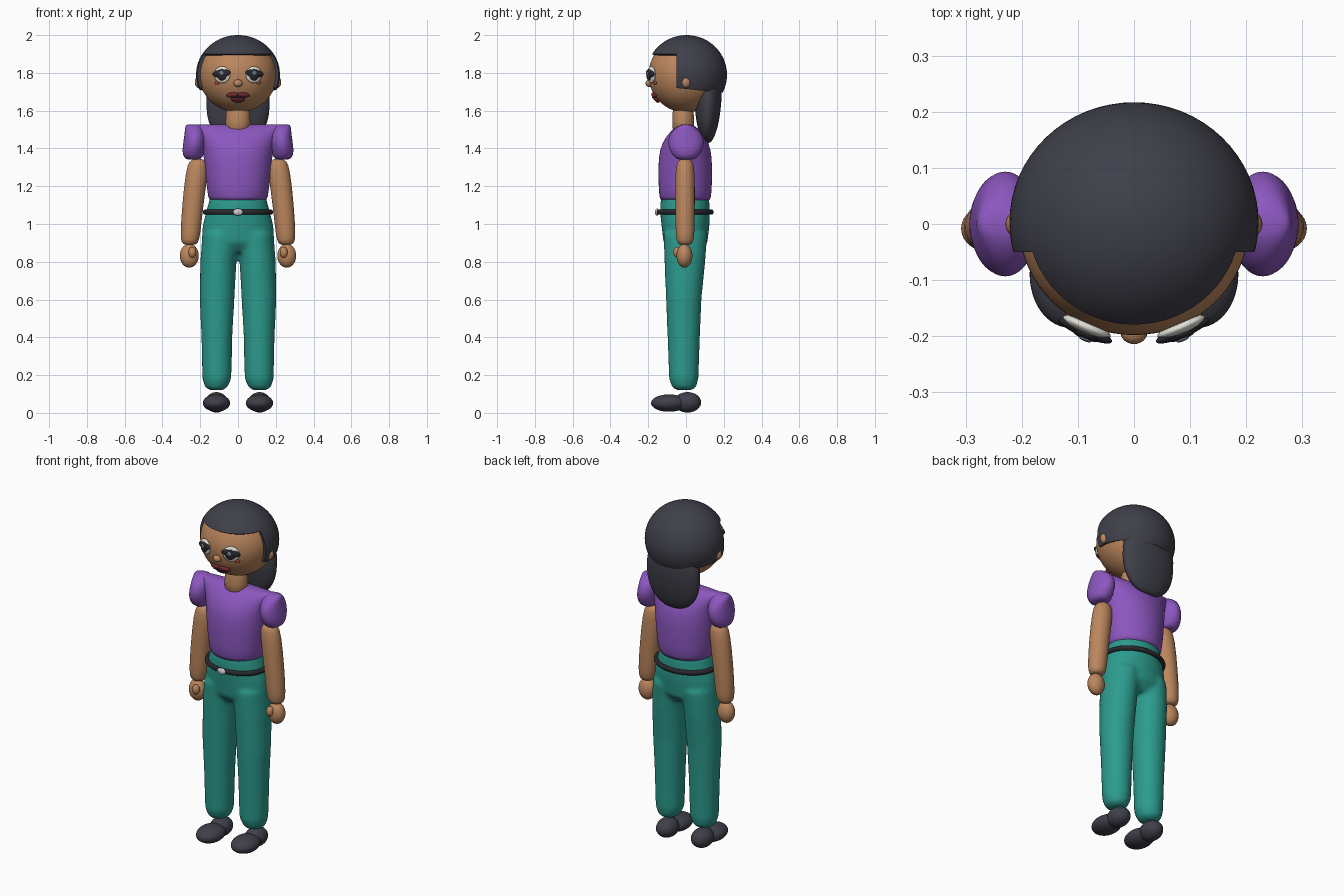
import bpy, bmesh
from math import cos, sin, pi, sqrt, radians
from mathutils import Matrix, Vector

if "Cube" in bpy.data.objects:
    bpy.data.objects.remove(bpy.data.objects["Cube"])


def material(name, *rgb):
    mat = bpy.data.materials.new(name)
    mat.use_nodes = True
    mat.diffuse_color = (*rgb, 1)
    mat.node_tree.nodes["Principled BSDF"].inputs["Base Color"].default_value = (*rgb, 1)
    return mat


skin = material("tan skin", .50, .24, .11)
purple = material("purple cloth", .26, .095, .52)
teal = material("teal cloth", .025, .33, .27)
dark = material("charcoal hair and shoes", .05, .05, .068)
black = material("black belt", .022, .022, .028)
white = material("eye white", .75, .74, .68)
silver = material("silver", .6, .6, .6)
lip = material("dark red lips", .16, .02, .03)
blush = material("cheek red", .38, .07, .05)
grey = material("grey eye shine", .2, .21, .25)


def finish(name, bm, mat, levels=0):
    bmesh.ops.recalc_face_normals(bm, faces=bm.faces)
    mesh = bpy.data.meshes.new(name)
    bm.to_mesh(mesh)
    bm.free()
    mesh.materials.append(mat)
    mesh.shade_smooth()
    obj = bpy.data.objects.new(name, mesh)
    bpy.context.scene.collection.objects.link(obj)
    if levels:
        sub = obj.modifiers.new("smooth surface", "SUBSURF")
        sub.levels = sub.render_levels = levels
    return obj


def ellipsoid(name, mat, loc, size, rot=None, detail=24):
    bm = bmesh.new()
    frame = Matrix.Translation(loc) @ (rot or Matrix()) @ Matrix.Diagonal((*size, 1))
    bmesh.ops.create_uvsphere(bm, u_segments=detail * 2, v_segments=detail, radius=1, matrix=frame)
    return finish(name, bm, mat)


def add_loft(bm, rings, side=1, count=32):
    """Skin elliptical rings given as (z, centre x, centre y, radius x, radius y)."""
    loops = [[bm.verts.new((side * cx + rx * cos(2 * pi * i / count),
                            cy + ry * sin(2 * pi * i / count), z)) for i in range(count)]
             for z, cx, cy, rx, ry in rings]
    for a, b in zip(loops, loops[1:]):
        for i in range(count):
            j = (i + 1) % count
            bm.faces.new((a[i], a[j], b[j], b[i]))
    bm.faces.new(loops[0])
    bm.faces.new(loops[-1])


def loft(name, mat, rings, side=1):
    bm = bmesh.new()
    add_loft(bm, rings, side)
    return finish(name, bm, mat, 1)


# Head and neck
HEAD = Vector((0, 0, 1.79))
HEAD_SIZE = (.205, .198, .2)
ellipsoid("head", skin, HEAD, HEAD_SIZE, detail=32)
loft("neck", skin, [(1.48, 0, -.015, .068, .06), (1.53, 0, -.015, .066, .058), (1.66, 0, -.015, .064, .056)])

# Hair cap: trimmed shell with an open face and short sides
bm = bmesh.new()
bmesh.ops.create_uvsphere(bm, u_segments=64, v_segments=48, radius=1,
                          matrix=Matrix.Translation((0, .003, 1.79)) @ Matrix.Diagonal((.222, .214, .21, 1)))
nape, nape_dir = Vector((0, -.05, 1.72)), Vector((0, .1, 1))
for point, normal in (((0, 0, 1.9), (0, 0, 1)), ((0, -.05, 0), (0, 1, 0)), (nape, nape_dir)):
    bmesh.ops.bisect_plane(bm, geom=bm.verts[:] + bm.edges[:] + bm.faces[:], plane_co=point, plane_no=normal)
gone = []
for face in bm.faces:
    c = face.calc_center_median()
    if (c.z < 1.9 and c.y < -.05) or (c - nape).dot(nape_dir) < 0:
        gone.append(face)
bmesh.ops.delete(bm, geom=gone, context="FACES")
hair = finish("hair_cap", bm, dark)
shell = hair.modifiers.new("thickness", "SOLIDIFY")
shell.thickness = .025
bpy.context.view_layer.objects.active = hair
hair.select_set(True)
bpy.ops.object.modifier_apply(modifier=shell.name)
bpy.ops.object.shade_smooth_by_angle(angle=radians(40))
hair.select_set(False)

loft("back_hair", dark, [(1.79, 0, .11, .13, .06), (1.72, 0, .12, .165, .073), (1.62, 0, .115, .171, .071),
                         (1.54, 0, .115, .16, .06), (1.48, 0, .113, .128, .045),
                         (1.445, 0, .115, .085, .027), (1.428, 0, .115, .035, .012)])


def on_face(name, mat, x, z, size, lift=0, roll=0):
    """Flat ellipsoid lying on the front of the head."""
    a, b, c = HEAD_SIZE
    dz = z - HEAD.z
    y = -b * sqrt(1 - (x / a) ** 2 - (dz / c) ** 2)
    normal = Vector((x / a ** 2, y / b ** 2, dz / c ** 2)).normalized()
    across = Vector((0, 0, 1)).cross(normal).normalized()
    up = normal.cross(across)
    rot = Matrix((across, normal, up)).transposed().to_4x4() @ Matrix.Rotation(roll, 4, "Y")
    return ellipsoid(name, mat, Vector((x, y, z)) + normal * lift, size, rot, 12)


# Face details
ellipsoid("nose", skin, (0, -.193, 1.745), (.024, .021, .02), detail=12)
on_face("lower_lip", lip, 0, 1.665, (.036, .012, .025), .004)
on_face("mouth_line", black, 0, 1.678, (.04, .004, .004), .014)
for side, label in ((1, "left"), (-1, "right")):
    on_face(label + "_upper_lip", lip, side * .028, 1.685, (.034, .012, .014), .004, side * .12)
    on_face(label + "_eye_white", white, side * .083, 1.79, (.046, .014, .045), .003)
    on_face(label + "_eyelashes", black, side * .083, 1.797, (.052, .012, .021), .01, side * .1)
    on_face(label + "_iris", black, side * .08, 1.79, (.028, .01, .03), .015)
    on_face(label + "_eye_shine", grey, side * .078, 1.798, (.012, .004, .012), .024)
    on_face(label + "_cheek", blush, side * .11, 1.748, (.014, .006, .01), .002)
    ellipsoid(label + "_ear", skin, (side * .207, 0, 1.75), (.022, .024, .03), detail=12)

# Shirt body with a ridge from shoulder to shoulder
loft("shirt", purple, [(1.12, 0, -.004, .148, .128), (1.128, 0, -.004, .158, .138), (1.25, 0, -.004, .172, .144),
                       (1.36, 0, -.004, .183, .142), (1.43, 0, -.003, .192, .125), (1.49, 0, 0, .22, .085),
                       (1.52, 0, 0, .272, .045), (1.528, 0, 0, .272, .02)])

# Trousers: hips and legs blended into one skin
bm = bmesh.new()
add_loft(bm, [(.85, 0, -.003, .15, .075), (.9, 0, -.003, .194, .116), (1, 0, -.003, .186, .128),
              (1.06, 0, -.005, .17, .132), (1.12, 0, -.006, .154, .13), (1.15, 0, -.006, .145, .12)])
for side in (1, -1):
    add_loft(bm, [(.12, .115, -.01, .035, .04), (.135, .115, -.01, .06, .064), (.18, .112, -.012, .077, .078),
                  (.4, .112, -.012, .082, .086), (.6, .111, -.012, .092, .094),
                  (.8, .104, -.006, .096, .108), (.95, .092, -.003, .096, .117)], side)
trousers = finish("trousers", bm, teal)
blend = trousers.modifiers.new("blend", "REMESH")
blend.mode, blend.voxel_size, blend.use_smooth_shade = "VOXEL", .011, True
soften = trousers.modifiers.new("soften", "SMOOTH")
soften.factor, soften.iterations = .5, 10

# Belt and buckle
bpy.ops.mesh.primitive_torus_add(major_radius=.172, minor_radius=.014, major_segments=64, minor_segments=16,
                                 location=(0, -.005, 1.063))
belt = bpy.context.object
belt.name = "belt"
belt.scale.y = .81
belt.data.materials.append(black)
belt.data.shade_smooth()
ellipsoid("buckle", silver, (0, -.153, 1.063), (.026, .012, .019), detail=12)

# Sleeves, arms, hands and shoes
for side, label in ((1, "left"), (-1, "right")):
    loft(label + "_sleeve", purple, [(1.34, .236, 0, .03, .04), (1.35, .237, 0, .05, .06), (1.385, .237, 0, .06, .086),
                                     (1.44, .228, 0, .06, .1), (1.49, .228, 0, .054, .077),
                                     (1.52, .235, 0, .045, .04), (1.528, .235, 0, .035, .015)], side)
    loft(label + "_arm", skin, [(.888, .255, -.005, .025, .025), (.9, .255, -.005, .044, .042),
                                (.935, .253, -.005, .053, .05), (1.1, .24, -.005, .056, .052),
                                (1.29, .216, -.005, .06, .052), (1.335, .212, -.005, .045, .04),
                                (1.345, .212, -.005, .022, .02)], side)
    ellipsoid(label + "_hand", skin, (side * .258, -.008, .832), (.05, .042, .063))
    ellipsoid(label + "_thumb", skin, (side * .242, -.047, .85), (.021, .02, .029), detail=12)
    ellipsoid(label + "_shoe_toe", dark, (side * .114, -.09, .052), (.072, .095, .046))
    ellipsoid(label + "_shoe_heel", dark, (side * .114, .008, .056), (.058, .072, .054))
